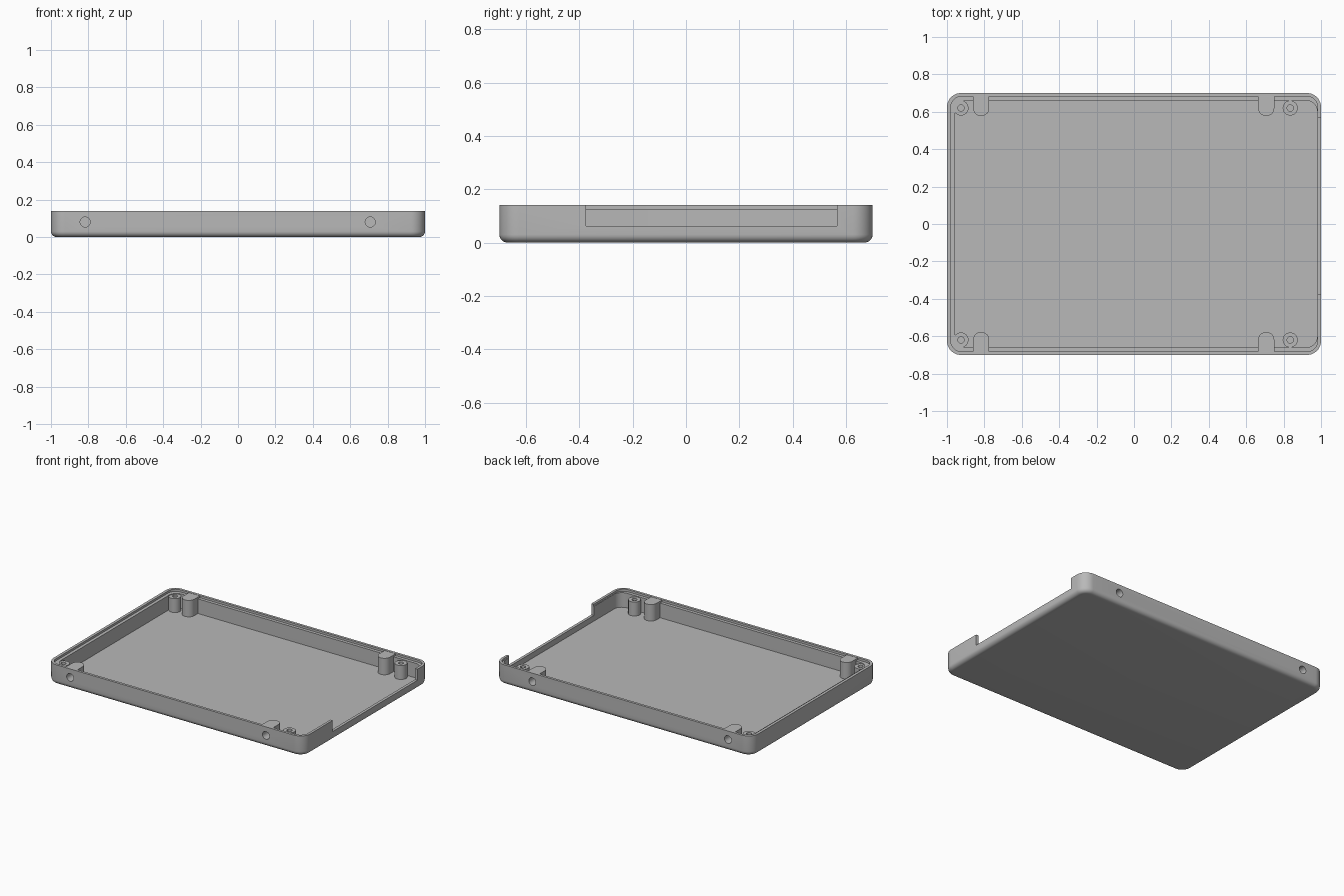
import bpy, math
from math import pi, cos, sin
from mathutils import Matrix

cube = bpy.data.objects.get("Cube")
if cube:
    bpy.data.objects.remove(cube, do_unlink=True)

grey = bpy.data.materials.new("plain_grey")
grey.use_nodes = True
GREY = (0.48, 0.48, 0.48, 1)
grey.diffuse_color = GREY
grey.node_tree.nodes["Principled BSDF"].inputs["Base Color"].default_value = GREY


def rounded_rect(x0, x1, y0, y1, r, inset=0, steps=10):
    """Counter-clockwise outline with rounded corners."""
    pts = []
    corners = [(x1 - r, y1 - r), (x0 + r, y1 - r), (x0 + r, y0 + r), (x1 - r, y0 + r)]
    for i, (cx, cy) in enumerate(corners):
        for k in range(steps + 1):
            a = (i + k / steps) * pi / 2
            pts.append((cx + (r - inset) * cos(a), cy + (r - inset) * sin(a)))
    return pts


def circle(x, y, r, n=32):
    return [(x + r * cos(2 * pi * i / n), y + r * sin(2 * pi * i / n)) for i in range(n)]


def loft(name, rings):
    """Closed solid through a list of (outline, height) rings."""
    n = len(rings[0][0])
    verts = [(x, y, z) for outline, z in rings for x, y in outline]
    faces = [tuple(range(n))[::-1], tuple(range(len(verts) - n, len(verts)))]
    for k in range(len(rings) - 1):
        for i in range(n):
            j = (i + 1) % n
            faces.append((k * n + i, k * n + j, k * n + n + j, k * n + n + i))
    mesh = bpy.data.meshes.new(name)
    mesh.from_pydata(verts, [], faces)
    mesh.materials.append(grey)
    obj = bpy.data.objects.new(name, mesh)
    bpy.context.collection.objects.link(obj)
    return obj


def prism(name, outline, z0, z1):
    return loft(name, [(outline, z0), (outline, z1)])


def activate(obj):
    bpy.ops.object.select_all(action='DESELECT')
    obj.select_set(True)
    bpy.context.view_layer.objects.active = obj


def cut(obj, cutter, keep=False):
    mod = obj.modifiers.new("cut", 'BOOLEAN')
    mod.operation, mod.solver, mod.object = 'DIFFERENCE', 'EXACT', cutter
    activate(obj)
    bpy.ops.object.modifier_apply(modifier=mod.name)
    if not keep:
        bpy.data.objects.remove(cutter, do_unlink=True)


def smooth(obj):
    activate(obj)
    bpy.ops.object.shade_smooth_by_angle(angle=math.radians(30))


H, FLOOR, LEDGE, FILLET = 0.14, 0.022, 0.125, 0.03

# Outer shell with a rounded bottom edge
rings = []
for k in range(7):
    a = k / 6 * pi / 2
    inset = FILLET * (1 - sin(a))
    rings.append((rounded_rect(-1, 1, -0.7, 0.7, 0.075, inset), FILLET * (1 - cos(a))))
rings.append((rounded_rect(-1, 1, -0.7, 0.7, 0.075), H))
tray = loft("tray", rings)

# Inner cavity, stepped ledge under the rim, and the side opening
cut(tray, prism("cavity", rounded_rect(-0.958, 0.98, -0.66, 0.66, 0.06), FLOOR, 0.3))
cut(tray, prism("ledge", rounded_rect(-0.98, 0.982, -0.682, 0.682, 0.058), LEDGE, 0.3))
cut(tray, prism("opening", [(0.9, -0.375), (1.1, -0.375), (1.1, 0.567), (0.9, 0.567)], 0.062, 0.3))

# Corner screw posts
for xname, x in (("right", -0.925), ("left", 0.835)):
    for yname, s in (("front", -1), ("back", 1)):
        post = prism(f"screw_post_{yname}_{xname}", circle(x, s * 0.62, 0.04), FLOOR - 0.005, 0.12)
        cut(post, prism("pilot", circle(x, s * 0.62, 0.017, 24), 0.04, 0.3))
        smooth(post)

# Round-nosed bosses on the long walls, drilled from outside
for xname, x in (("right", -0.817), ("left", 0.707)):
    for yname, s in (("front", -1), ("back", 1)):
        r = 0.043
        outline = [(x - r, 0.69), *[(x + r * cos(a), 0.62 + r * sin(a))
                   for a in [pi + pi * i / 16 for i in range(17)]], (x + r, 0.69)]
        if s < 0:
            outline = [(px, -py) for px, py in reversed(outline)]
        boss = prism(f"side_boss_{yname}_{xname}", outline, FLOOR - 0.005, H - 0.002)
        drill = prism("drill", circle(0, 0, 0.027), -0.06, 0.06)
        drill.matrix_world = Matrix.Translation((x, s * 0.67, 0.08)) @ Matrix.Rotation(pi / 2, 4, 'X')
        bpy.context.view_layer.update()
        cut(tray, drill, keep=True)
        cut(boss, drill)
        smooth(boss)

smooth(tray)
